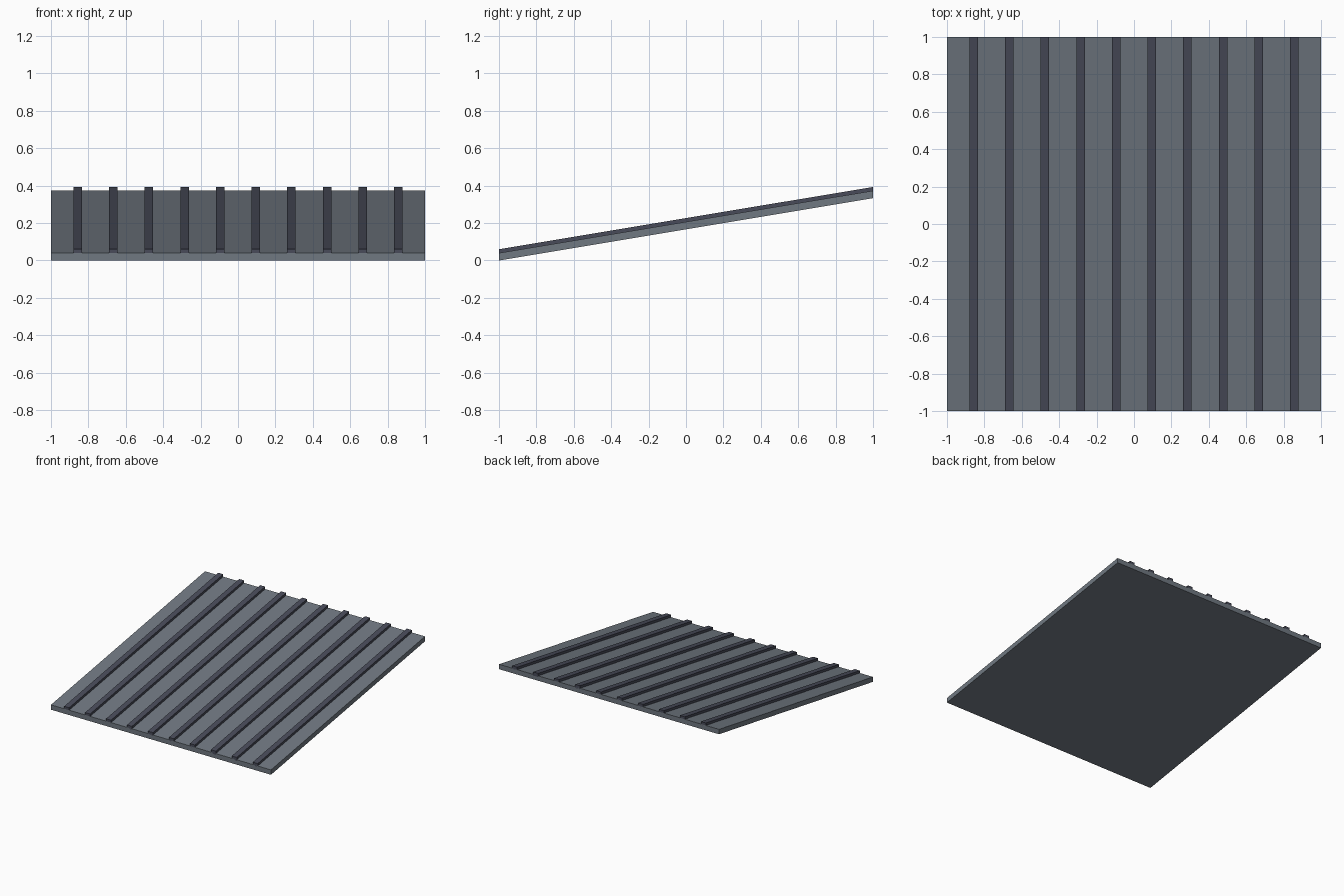
import bpy
import bmesh

cube = bpy.data.objects.get("Cube")
if cube:
    bpy.data.objects.remove(cube, do_unlink=True)

RISE = 0.333        # height gained from front edge to back edge
THICK = 0.04        # panel thickness
RIB_H = 0.02        # rib height above the panel
RIB_W = 0.045
RIB_STEP = 0.1905
RIB_COUNT = 10


def material(name, rgb):
    mat = bpy.data.materials.new(name)
    mat.use_nodes = True
    mat.diffuse_color = (*rgb, 1)
    mat.node_tree.nodes["Principled BSDF"].inputs["Base Color"].default_value = (*rgb, 1)
    return mat


def sloped_bar(name, x, width, z0, z1, mat):
    """Full-length box, sheared so it climbs to the back with upright ends."""
    bm = bmesh.new()
    bmesh.ops.create_cube(bm, size=1)
    for v in bm.verts:
        y = v.co.y * 2
        z = z1 if v.co.z > 0 else z0
        v.co = (x + v.co.x * width, y, z + RISE * (y + 1) / 2)
    mesh = bpy.data.meshes.new(name)
    bm.to_mesh(mesh)
    bm.free()
    mesh.materials.append(mat)
    obj = bpy.data.objects.new(name, mesh)
    bpy.context.collection.objects.link(obj)
    return obj


panel_grey = material("panel grey", (0.162, 0.188, 0.219))
rib_grey = material("dark rib grey", (0.065, 0.070, 0.100))

# Sloping roof panel
sloped_bar("roof_panel", 0, 2, 0, THICK, panel_grey)

# Raised ribs running up the slope
for i in range(RIB_COUNT):
    x = (i - (RIB_COUNT - 1) / 2) * RIB_STEP
    sloped_bar(f"roof_rib_{i + 1}", x, RIB_W, THICK - 0.01, THICK + RIB_H, rib_grey)
